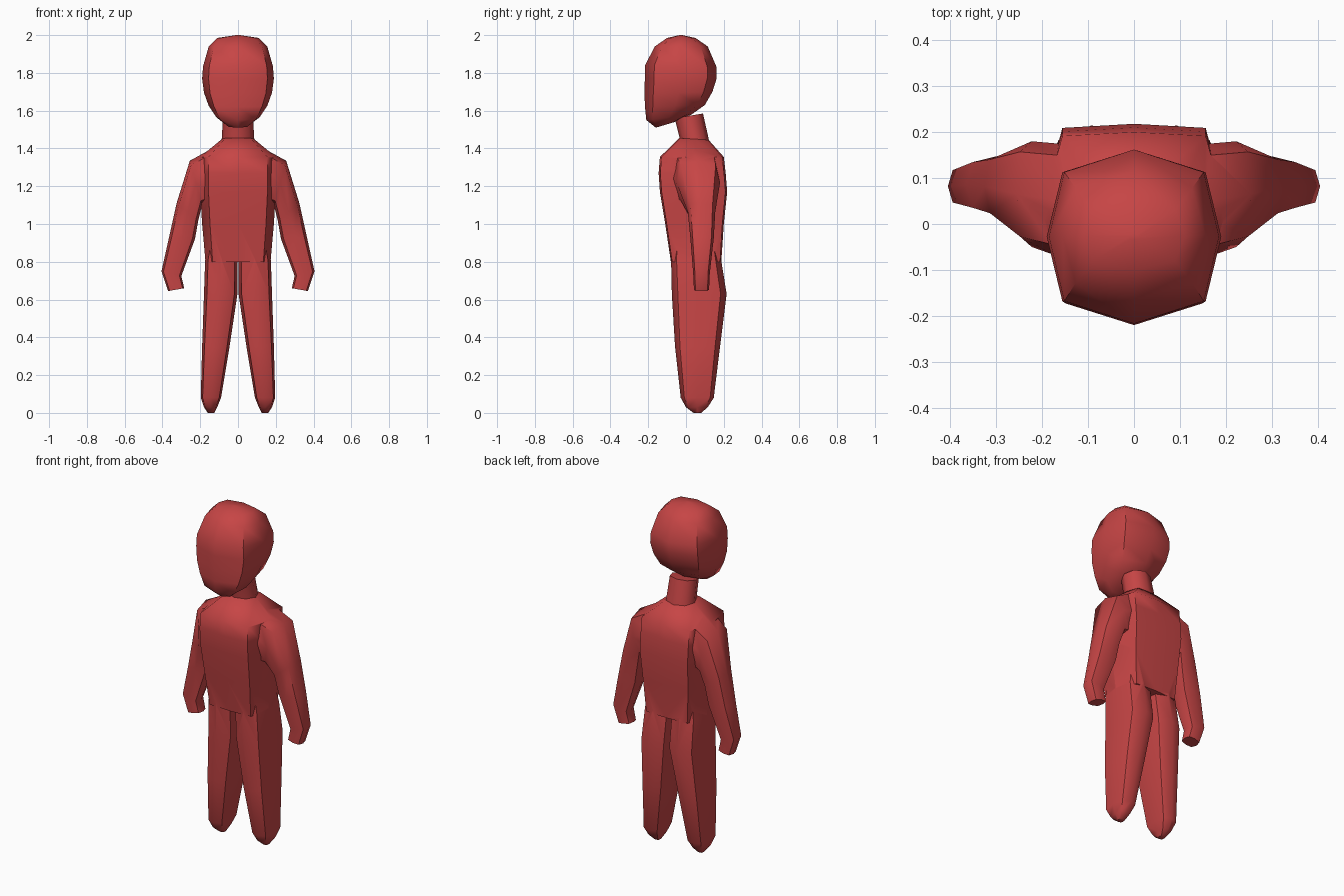
import bpy, bmesh
from math import radians
from mathutils import Vector

if "Cube" in bpy.data.objects:
    bpy.data.objects.remove(bpy.data.objects["Cube"])

red = bpy.data.materials.new("red")
red.diffuse_color = (0.57, 0.06, 0.06, 1)
red.use_nodes = True
red.node_tree.nodes["Principled BSDF"].inputs["Base Color"].default_value = red.diffuse_color


def loft(name, rings, cu=0.8, cv=0.8):
    """Skin eight-sided rings; each ring is (end point, opposite end point, side vector)."""
    bm = bmesh.new()
    loops = []
    for a, b, side in rings:
        a, b, side = Vector(a), Vector(b), Vector(side)
        c, u = (a + b) / 2, (b - a) / 2
        shape = [(1, 0), (cu, cv), (0, 1), (-cu, cv), (-1, 0), (-cu, -cv), (0, -1), (cu, -cv)]
        loops.append([bm.verts.new(c + u * p + side * q) for p, q in shape])
    for lo, hi in zip(loops, loops[1:]):
        for i in range(8):
            j = (i + 1) % 8
            bm.faces.new((lo[i], lo[j], hi[j], hi[i]))
    for loop in (loops[0], loops[-1]):
        mid = bm.verts.new(sum((v.co for v in loop), Vector()) / 8)
        for i in range(8):
            bm.faces.new((loop[i], loop[(i + 1) % 8], mid))
    bmesh.ops.recalc_face_normals(bm, faces=bm.faces)
    mesh = bpy.data.meshes.new(name)
    bm.to_mesh(mesh)
    bm.free()
    mesh.materials.append(red)
    ob = bpy.data.objects.new(name, mesh)
    bpy.context.collection.objects.link(ob)
    return ob


def front_back(rows):
    """Rows of half width, front y, front z, back y, back z."""
    return [((0, yf, zf), (0, yb, zb), (w, 0, 0)) for w, yf, zf, yb, zb in rows]


def smooth(ob, angle):
    for p in ob.data.polygons:
        p.use_smooth = True
    ob.data.set_sharp_from_angle(angle=radians(angle))


# head, with the jaw rings tilted towards the chin
head = loft("head", front_back([
    (0.06, -0.16, 1.51, -0.06, 1.54),
    (0.115, -0.21, 1.55, 0.03, 1.58),
    (0.155, -0.217, 1.62, 0.10, 1.63),
    (0.18, -0.22, 1.69, 0.14, 1.70),
    (0.19, -0.218, 1.77, 0.162, 1.77),
    (0.185, -0.217, 1.84, 0.162, 1.83),
    (0.155, -0.165, 1.94, 0.115, 1.94),
    (0.11, -0.10, 1.985, 0.05, 1.985),
    (0.01, -0.035, 2.0, -0.02, 2.0)]), 0.74, 0.82)
smooth(head, 50)

# neck, leaning forward
neck = loft("neck", front_back([
    (0.09, -0.03, 1.42, 0.125, 1.42),
    (0.085, -0.035, 1.46, 0.118, 1.46),
    (0.08, -0.06, 1.56, 0.09, 1.585)]), 0.72, 0.72)
smooth(neck, 50)

# torso
body = loft("body", front_back([
    (0.172, -0.08, 0.80, 0.187, 0.80),
    (0.19, -0.11, 1.0, 0.20, 1.0),
    (0.20, -0.138, 1.17, 0.218, 1.17),
    (0.20, -0.145, 1.27, 0.21, 1.27),
    (0.20, -0.138, 1.355, 0.20, 1.355),
    (0.085, -0.035, 1.455, 0.12, 1.445)]), 0.95, 0.78)

limbs = []
for s in (1, -1):
    # arm: outer x, z, inner x, z, centre y, half depth
    arm = [(0.10, 1.42, 0.12, 1.12, 0.04, 0.13),
           (0.255, 1.335, 0.19, 1.10, 0.065, 0.115),
           (0.325, 1.11, 0.21, 1.02, 0.082, 0.073),
           (0.365, 0.93, 0.228, 0.92, 0.085, 0.062),
           (0.405, 0.75, 0.30, 0.725, 0.082, 0.044),
           (0.37, 0.645, 0.285, 0.66, 0.082, 0.04)]
    limbs.append(loft("arm", [((s * xo, y, zo), (s * xi, y, zi), (0, d, 0))
                              for xo, zo, xi, zi, y, d in arm]))
    # leg: outer x, inner x, front y, back y, z
    leg = [(0.16, 0.002, -0.075, 0.175, 0.88),
           (0.174, 0.002, -0.079, 0.186, 0.81),
           (0.18, 0.003, -0.075, 0.215, 0.63),
           (0.19, 0.045, -0.058, 0.18, 0.35),
           (0.197, 0.09, -0.028, 0.147, 0.08),
           (0.18, 0.11, 0.0, 0.115, 0.03),
           (0.16, 0.125, 0.04, 0.08, 0.0)]
    limbs.append(loft("leg", [((s * xo, (f + b) / 2, z), (s * xi, (f + b) / 2, z), (0, (b - f) / 2, 0))
                              for xo, xi, f, b, z in leg], 0.82, 0.78))

# fuse the limbs into the torso
for limb in limbs:
    mod = body.modifiers.new("join", "BOOLEAN")
    mod.operation, mod.solver, mod.object = "UNION", "EXACT", limb
bpy.context.view_layer.update()
fused = bpy.data.meshes.new_from_object(body.evaluated_get(bpy.context.evaluated_depsgraph_get()))
body.modifiers.clear()
body.data = fused
for limb in limbs:
    bpy.data.objects.remove(limb)
smooth(body, 50)
